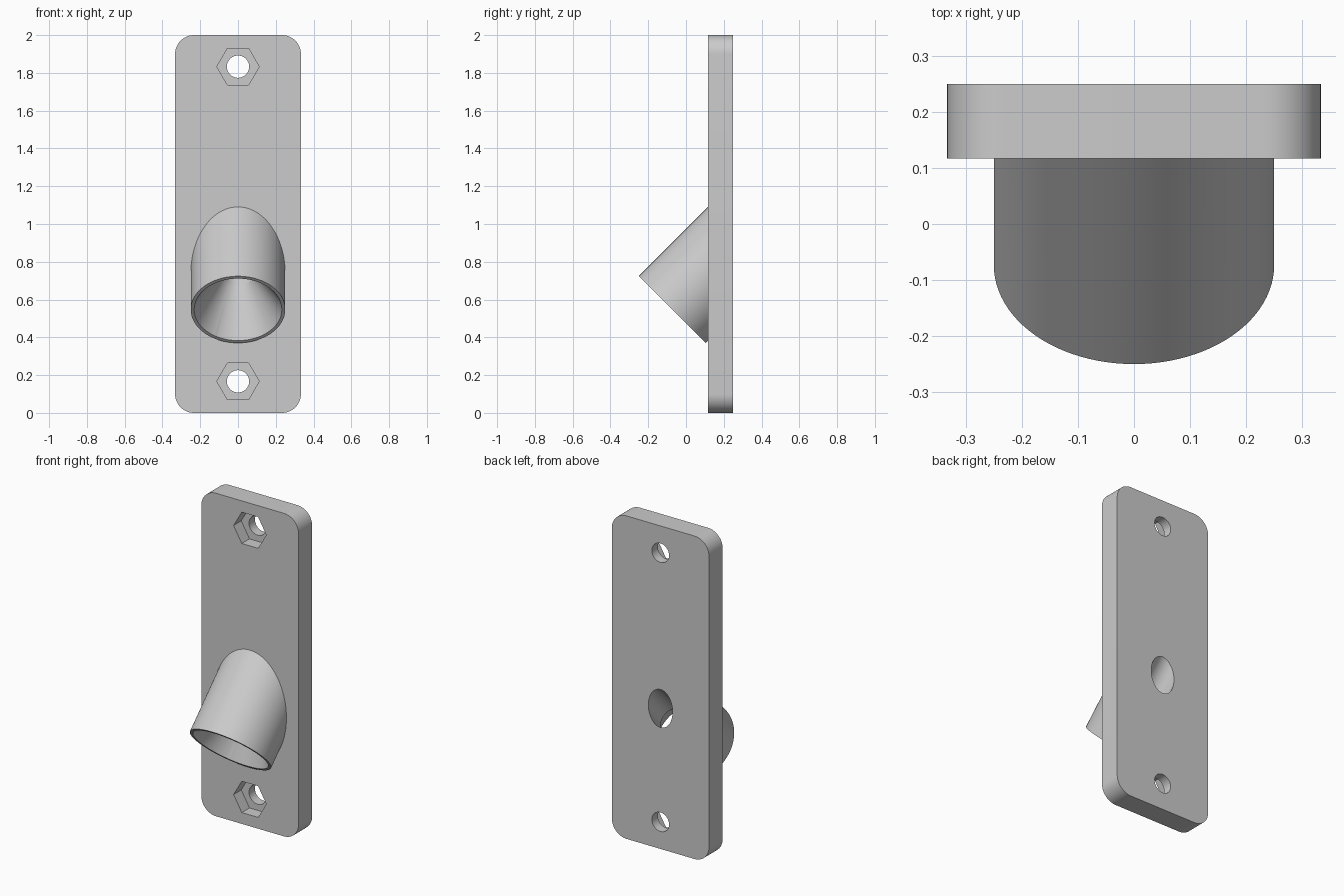
import bpy
import bmesh
from math import pi, radians
from mathutils import Matrix, Vector

cube = bpy.data.objects.get("Cube")
if cube:
    bpy.data.objects.remove(cube, do_unlink=True)

# Single grey material
grey = bpy.data.materials.new("matte_grey")
grey.use_nodes = True
colour = (0.6, 0.6, 0.6, 1)
grey.diffuse_color = colour
grey.node_tree.nodes["Principled BSDF"].inputs["Base Color"].default_value = colour

FRONT, BACK = 0.117, 0.25
MOUTH = Vector((0, -0.073, 0.547))           # centre of the tube opening
TILT = Matrix.Rotation(radians(-45), 4, 'X')  # local z runs up and back


def make_object(name, bm):
    bmesh.ops.recalc_face_normals(bm, faces=bm.faces)
    mesh = bpy.data.meshes.new(name)
    bm.to_mesh(mesh)
    bm.free()
    mesh.materials.append(grey)
    obj = bpy.data.objects.new(name, mesh)
    bpy.context.collection.objects.link(obj)
    return obj


def lathe(profile, sides, matrix):
    """Closed solid turned from (radius, height) pairs."""
    bm = bmesh.new()
    unit = [Matrix.Rotation(2 * pi * i / sides, 3, 'Z') @ Vector((1, 0, 0))
            for i in range(sides)]
    rings = [[bm.verts.new(matrix @ (u * r + Vector((0, 0, h)))) for u in unit]
             for r, h in profile]
    for low, high in zip(rings, rings[1:]):
        for i in range(sides):
            j = (i + 1) % sides
            bm.faces.new((low[i], low[j], high[j], high[i]))
    bm.faces.new(rings[0])
    bm.faces.new(rings[-1])
    return bm


def combine(target, other, operation):
    mod = target.modifiers.new(operation.title(), 'BOOLEAN')
    mod.operation = operation
    mod.solver = 'EXACT'
    mod.object = other
    bpy.context.view_layer.objects.active = target
    bpy.ops.object.modifier_apply(modifier=mod.name)
    bpy.data.objects.remove(other, do_unlink=True)


# Plate with rounded corners
bm = bmesh.new()
bmesh.ops.create_cube(bm, size=1)
bmesh.ops.scale(bm, vec=(0.666, BACK - FRONT, 2), verts=bm.verts)
bmesh.ops.translate(bm, vec=(0, (FRONT + BACK) / 2, 1), verts=bm.verts)
corners = [e for e in bm.edges
           if abs(e.verts[0].co.y - e.verts[1].co.y) > 0.1]
bmesh.ops.bevel(bm, geom=corners, offset=0.1, segments=12, profile=0.5,
                affect='EDGES')
plate = make_object("mounting_plate", bm)

# Slanted tube, trimmed inside the plate
tube_frame = Matrix.Translation(MOUTH) @ TILT
bm = lathe([(0.25, 0), (0.25, 0.8)], 96, tube_frame)
cut = bmesh.ops.bisect_plane(bm, geom=bm.verts[:] + bm.edges[:] + bm.faces[:],
                             plane_co=(0, 0.19, 0), plane_no=(0, 1, 0),
                             clear_outer=True)
bmesh.ops.holes_fill(bm, edges=[e for e in bm.edges if e.is_boundary], sides=0)
combine(plate, make_object("slanted_tube", bm), 'UNION')

# Funnel bore running through to the back
bore = lathe([(0.243, -0.02), (0.232, 0), (0.083, 0.265), (0.083, 0.8)], 96,
             tube_frame)
combine(plate, make_object("funnel_bore", bore), 'DIFFERENCE')

# Bolt holes with hexagonal nut pockets in the front
for z in (0.167, 1.833):
    to_back = Matrix.Translation((0, FRONT, z)) @ Matrix.Rotation(-pi / 2, 4, 'X')
    pocket = lathe([(0.112, -0.05), (0.112, 0.075)], 6, to_back)
    combine(plate, make_object("nut_pocket", pocket), 'DIFFERENCE')
    hole = lathe([(0.059, 0.03), (0.059, 0.2)], 48, to_back)
    combine(plate, make_object("bolt_hole", hole), 'DIFFERENCE')

# Smooth the curved walls and keep the edges crisp
plate.name = "angled_holder"
bpy.ops.object.select_all(action='DESELECT')
plate.select_set(True)
bpy.context.view_layer.objects.active = plate
bpy.ops.object.shade_smooth_by_angle(angle=radians(25))
